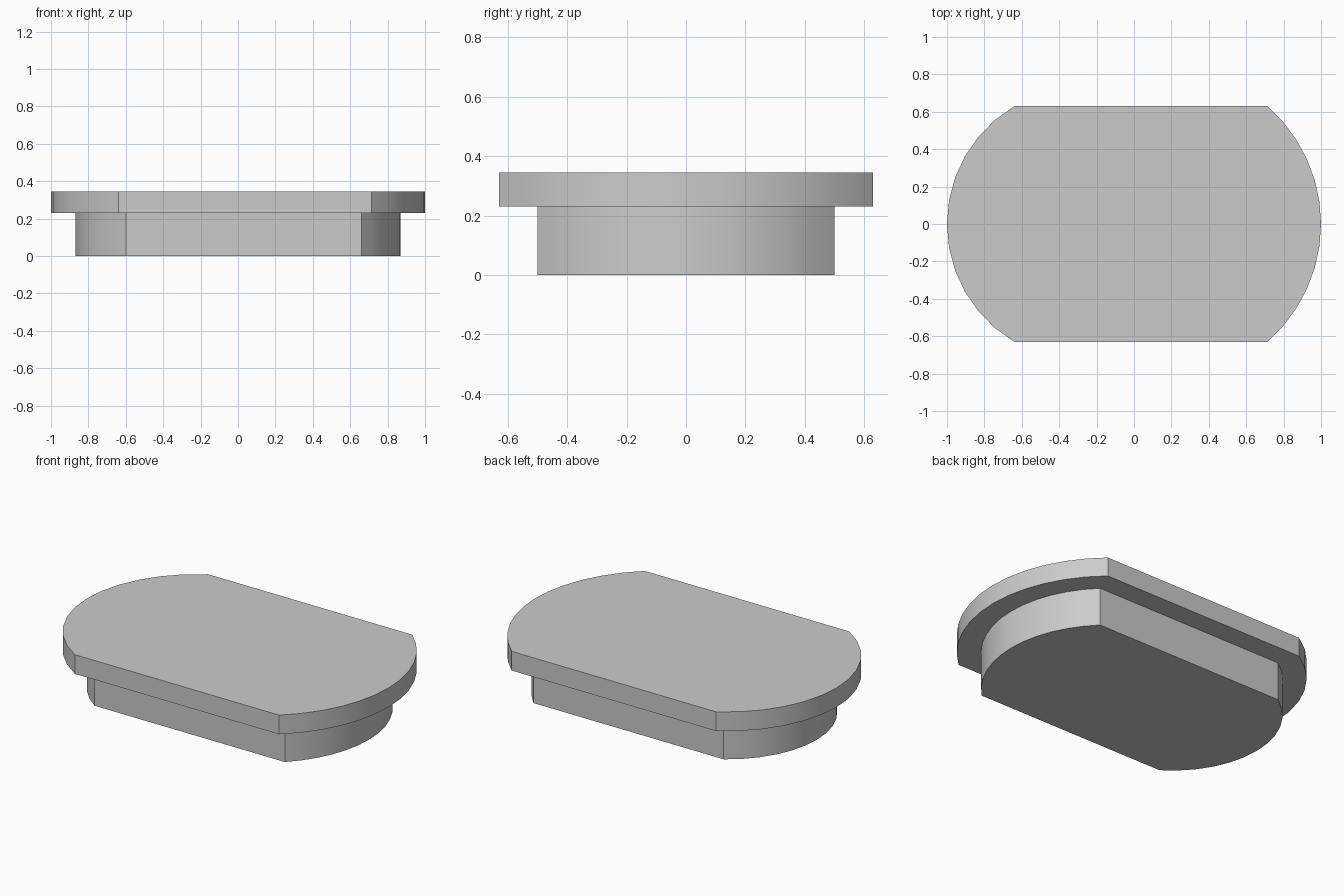
import bpy, bmesh
from math import sin, cos, asin, atan2, pi

cube = bpy.data.objects.get("Cube")
if cube:
    bpy.data.objects.remove(cube, do_unlink=True)

grey = bpy.data.materials.new("light_grey")
grey.use_nodes = True
colour = (0.6, 0.6, 0.6, 1)
grey.diffuse_color = colour
grey.node_tree.nodes["Principled BSDF"].inputs["Base Color"].default_value = colour


def bulge(corner, tip, half, steps=12):
    """Arc from the front corner, out through the tip, to the back corner."""
    sag = abs(tip - corner)
    radius = (half ** 2 + sag ** 2) / (2 * sag)
    side = 1 if tip > 0 else -1
    centre = tip - side * radius
    limit = atan2(half, side * (corner - centre))
    angles = [limit * (2 * i / steps - 1) for i in range(steps + 1)]
    return [(centre + side * radius * cos(a), radius * sin(a)) for a in angles]


def slab(name, left, right, half, bottom, top):
    """Straight front and back, curved ends, extruded upward."""
    outline = bulge(*right, half) + bulge(*left, half)[::-1]
    bm = bmesh.new()
    base = bm.faces.new([bm.verts.new((x, y, bottom)) for x, y in outline])
    raised = bmesh.ops.extrude_face_region(bm, geom=[base], use_keep_orig=True)
    verts = [v for v in raised["geom"] if isinstance(v, bmesh.types.BMVert)]
    bmesh.ops.translate(bm, verts=verts, vec=(0, 0, top - bottom))
    bmesh.ops.recalc_face_normals(bm, faces=bm.faces)
    mesh = bpy.data.meshes.new(name)
    bm.to_mesh(mesh)
    bm.free()
    mesh.materials.append(grey)
    obj = bpy.data.objects.new(name, mesh)
    bpy.context.collection.objects.link(obj)
    bpy.ops.object.select_all(action="DESELECT")
    obj.select_set(True)
    bpy.context.view_layer.objects.active = obj
    bpy.ops.object.shade_smooth_by_angle(angle=pi / 9)


# Narrow plug below, wider cap on top: (corner x, tip x) for each end
slab("lower_plug", (-0.60, -0.87), (0.66, 0.87), 0.50, 0, 0.23)
slab("top_cap", (-0.64, -1.0), (0.714, 1.0), 0.63, 0.23, 0.345)
